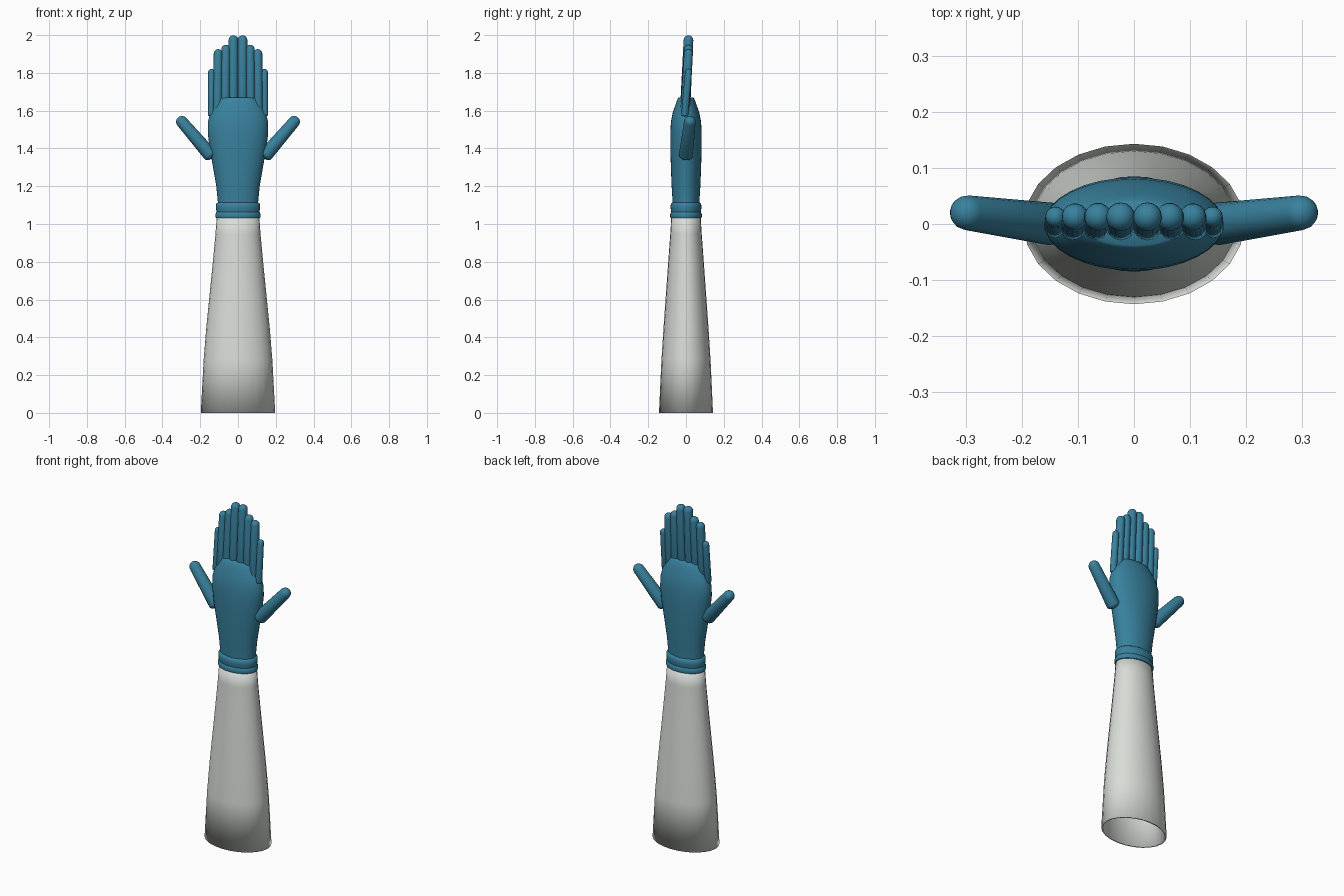
import bpy, bmesh, math
from mathutils import Vector

if "Cube" in bpy.data.objects:
    bpy.data.objects.remove(bpy.data.objects["Cube"])


def material(name, rgb):
    m = bpy.data.materials.new(name)
    m.diffuse_color = (*rgb, 1)
    m.use_nodes = True
    m.node_tree.nodes["Principled BSDF"].inputs["Base Color"].default_value = m.diffuse_color
    return m


TEAL = material("teal", (0.04, 0.22, 0.34))
GREY = material("light grey", (0.69, 0.72, 0.68))


def finish(name, bm, mat, angle=50):
    bmesh.ops.recalc_face_normals(bm, faces=bm.faces)
    me = bpy.data.meshes.new(name)
    bm.to_mesh(me)
    bm.free()
    ob = bpy.data.objects.new(name, me)
    bpy.context.collection.objects.link(ob)
    me.materials.append(mat)
    bpy.ops.object.select_all(action='DESELECT')
    ob.select_set(True)
    bpy.context.view_layer.objects.active = ob
    bpy.ops.object.shade_smooth_by_angle(angle=math.radians(angle))
    return ob


def loft(name, rings, mat, sides=24, caps=(True, True), angle=50):
    """Skin elliptical rings given as (z, half width x, half depth y)."""
    bm = bmesh.new()
    loops = []
    for z, rx, ry in rings:
        loops.append([bm.verts.new((rx * math.cos(math.tau * i / sides),
                                    ry * math.sin(math.tau * i / sides), z))
                      for i in range(sides)])
    for a, b in zip(loops, loops[1:]):
        for i in range(sides):
            j = (i + 1) % sides
            bm.faces.new((a[i], a[j], b[j], b[i]))
    if caps[0]:
        bm.faces.new(loops[0][::-1])
    if caps[1]:
        bm.faces.new(loops[-1])
    return finish(name, bm, mat, angle)


def digit(name, base, tip, r0, r1, mat, sides=16, steps=5):
    """Tapered rod with rounded ends; base and tip are the end-sphere centres."""
    base, tip = Vector(base), Vector(tip)
    axis = tip - base
    length = axis.length
    rot = axis.to_track_quat('Z', 'Y')
    prof = []
    for k in range(1, steps + 1):
        a = math.pi / 2 * k / steps
        prof.append((-r0 * math.cos(a) * 0.6, r0 * math.sin(a)))
    for k in range(steps):
        a = math.pi / 2 * k / steps
        prof.append((length + r1 * math.sin(a), r1 * math.cos(a)))
    bm = bmesh.new()

    def place(x, y, z):
        return bm.verts.new(base + rot @ Vector((x, y, z)))

    loops = [[place(r * math.cos(math.tau * i / sides), r * math.sin(math.tau * i / sides), z)
              for i in range(sides)] for z, r in prof]
    bottom, top = place(0, 0, -r0 * 0.6), place(0, 0, length + r1)
    for i in range(sides):
        j = (i + 1) % sides
        for a, b in zip(loops, loops[1:]):
            bm.faces.new((a[i], a[j], b[j], b[i]))
        bm.faces.new((bottom, loops[0][j], loops[0][i]))
        bm.faces.new((top, loops[-1][i], loops[-1][j]))
    return finish(name, bm, mat)


# Flared sleeve with an open, turned-in hem
loft("sleeve", [(0.30, 0.172, 0.122), (0.0, 0.188, 0.134), (0.0, 0.197, 0.143),
                (0.28, 0.182, 0.130), (0.45, 0.168, 0.119), (0.62, 0.151, 0.107),
                (0.80, 0.133, 0.094), (0.95, 0.119, 0.083), (1.05, 0.112, 0.077)],
     GREY, caps=(False, True), angle=100)

# Glove body: wrist, palm and tapered knuckle end
loft("glove_palm", [(1.05, 0.106, 0.070), (1.12, 0.107, 0.071), (1.20, 0.115, 0.076),
                    (1.30, 0.132, 0.080), (1.40, 0.150, 0.083), (1.48, 0.160, 0.083),
                    (1.54, 0.160, 0.080), (1.59, 0.146, 0.070), (1.64, 0.115, 0.053),
                    (1.665, 0.097, 0.043), (1.67, 0.088, 0.038)],
     TEAL, sides=32)

# Rolled cuff, two stacked bands
loft("cuff_lower", [(1.03, 0.108, 0.074), (1.033, 0.117, 0.082), (1.043, 0.120, 0.085),
                    (1.055, 0.118, 0.083), (1.064, 0.113, 0.078)], TEAL, sides=32)
loft("cuff_upper", [(1.058, 0.112, 0.077), (1.072, 0.115, 0.080), (1.09, 0.117, 0.082),
                    (1.108, 0.115, 0.080), (1.115, 0.106, 0.071)], TEAL, sides=32)

# Mirrored fingers: x at base, x at tip, base z, top z, radius
FINGERS = [("inner_finger", 0.024, 0.024, 1.58, 2.000, 0.027),
           ("middle_finger", 0.068, 0.064, 1.58, 1.950, 0.026),
           ("outer_finger", 0.108, 0.105, 1.58, 1.927, 0.025),
           ("end_finger", 0.141, 0.140, 1.58, 1.822, 0.019)]
for side, s in (("left", -1), ("right", 1)):
    for name, x0, x1, z0, z1, r in FINGERS:
        digit(f"{name}_{side}", (s * x0, -0.006, z0), (s * x1, 0.013, z1 - r),
              r, r * 0.95, TEAL)
    # Splayed thumb
    digit(f"thumb_{side}", (s * 0.148, 0.0, 1.368), (s * 0.297, 0.020, 1.541),
          0.038, 0.031, TEAL)
